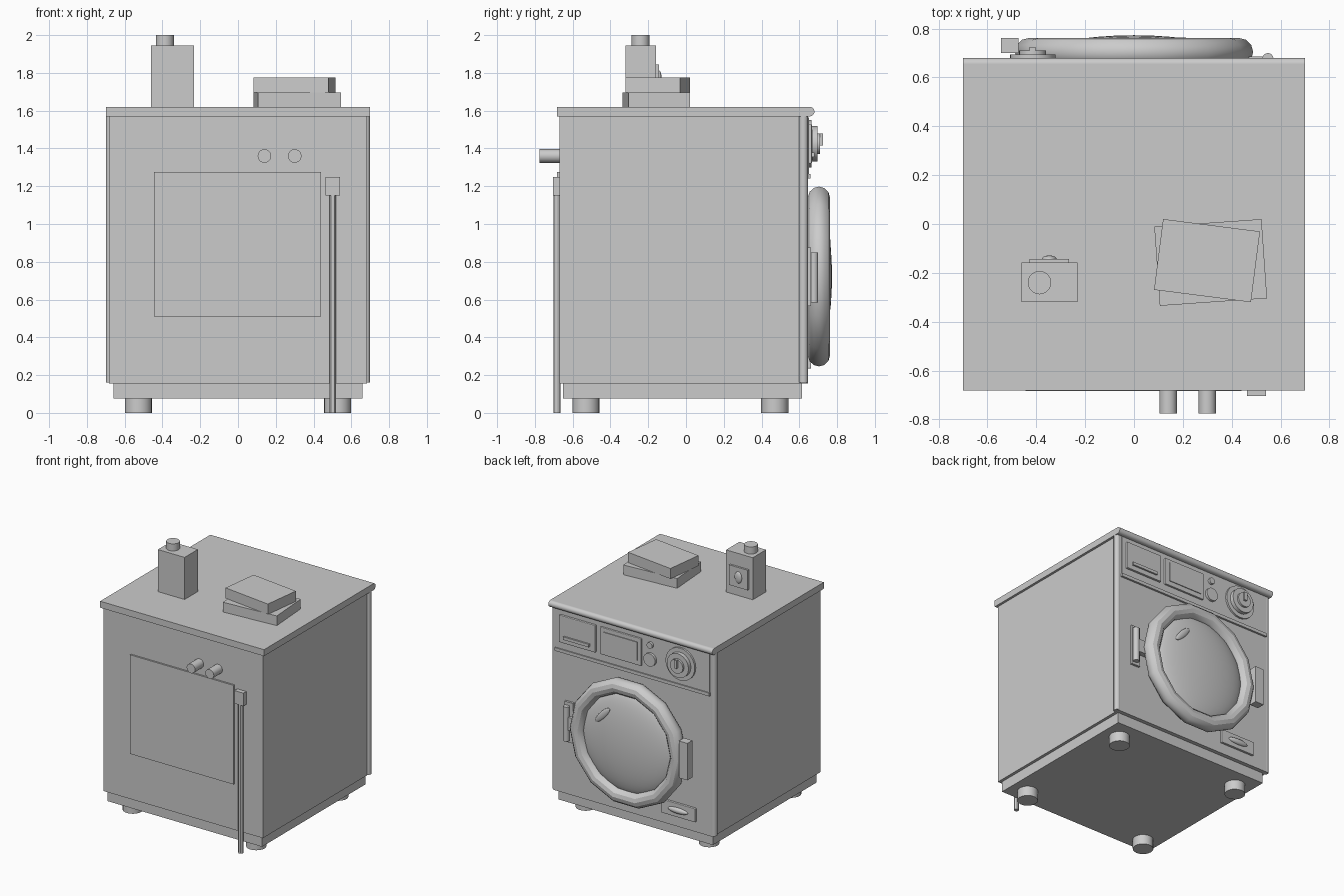
import bpy
from math import radians

if "Cube" in bpy.data.objects:
    bpy.data.objects.remove(bpy.data.objects["Cube"])


def box(name, x, y, z, rot=0, bevel=0):
    """Box from (min, max) ranges, turned about its own vertical axis."""
    bpy.ops.mesh.primitive_cube_add(
        size=1, location=[sum(r) / 2 for r in (x, y, z)], rotation=(0, 0, radians(rot)))
    o = bpy.context.object
    o.name = name
    o.scale = [r[1] - r[0] for r in (x, y, z)]
    bpy.ops.object.transform_apply(location=False, rotation=False, scale=True)
    if bevel:
        m = o.modifiers.new("bevel", 'BEVEL')
        m.width = bevel
        m.segments = 2
    return o


def cyl(name, axis, r, centre, span, sides=24):
    """Cylinder along an axis; centre gives the other two coordinates."""
    i = "xyz".index(axis)
    loc = list(centre)
    loc.insert(i, sum(span) / 2)
    rot = {"x": (0, radians(90), 0), "y": (radians(90), 0, 0), "z": (0, 0, 0)}[axis]
    bpy.ops.mesh.primitive_cylinder_add(
        vertices=sides, radius=r, depth=span[1] - span[0], location=loc, rotation=rot)
    bpy.context.object.name = name
    bpy.ops.object.shade_smooth_by_angle()
    return bpy.context.object


def ellipsoid(name, loc, radii, tilt=0, seg=24, rings=12):
    bpy.ops.mesh.primitive_uv_sphere_add(
        segments=seg, ring_count=rings, radius=1, location=loc, rotation=(0, radians(tilt), 0))
    o = bpy.context.object
    o.name = name
    o.scale = radii
    bpy.ops.object.shade_smooth()
    return o


# Cabinet, plinth, worktop with rounded nose, corner posts
box("cabinet", (-.682, .682), (-.67, .645), (.155, 1.57))
box("plinth", (-.66, .66), (-.65, .615), (.075, .16))
box("worktop", (-.7, .7), (-.682, .655), (1.57, 1.62))
cyl("worktop_nose", "x", .025, (.655, 1.595), (-.7, .7))
for s, side in ((-1, "left"), (1, "right")):
    cyl(f"corner_post_{side}", "z", .024, (s * .676, .622), (.16, 1.57), 16)
    for y, end in ((-.53, "rear"), (.47, "door")):
        cyl(f"foot_{end}_{side}", "z", .072, (s * .527, y), (0, .08), 20)

# Service side: access panel, water inlets, drain pipe
box("access_panel", (-.445, .44), (-.683, -.66), (.51, 1.275))
for x, n in ((.14, "cold"), (.3, "hot")):
    cyl(f"water_inlet_{n}", "y", .036, (x, 1.36), (-.775, -.66), 20)
cyl("drain_pipe", "z", .018, (.502, -.683), (0, 1.17), 12)
box("drain_clip", (.463, .54), (-.705, -.66), (1.15, 1.25))

# Control panel, trim strip, drawer and display
box("control_panel", (-.655, .655), (.63, .651), (1.26, 1.565))
box("trim_strip", (-.66, .66), (.63, .66), (1.24, 1.265))
box("soap_drawer", (.31, .62), (.64, .667), (1.32, 1.53), bevel=.005)
box("drawer_pull", (.355, .575), (.66, .68), (1.355, 1.378))
box("display_frame", (-.08, .27), (.64, .665), (1.32, 1.53), bevel=.005)
box("display_screen", (-.05, .235), (.65, .671), (1.355, 1.5))
cyl("indicator", "y", .024, (-.155, 1.5), (.64, .668), 16)
cyl("start_button", "y", .05, (-.155, 1.39), (.64, .67), 20)

# Programme dial: stacked discs and a pointer
for n, r, y in (("base", .125, .665), ("ring", .093, .695), ("cap", .055, .71)):
    cyl(f"dial_{n}", "y", r, (-.415, 1.425), (.64, y), 24)
box("dial_pointer", (-.427, -.403), (.69, .725), (1.415, 1.478))

# Round door: faceted ring, domed glass and highlight
bpy.ops.mesh.primitive_torus_add(
    major_segments=14, minor_segments=12, major_radius=.43, minor_radius=.058,
    location=(0, .704, .722), rotation=(radians(90), 0, 0))
bpy.context.object.name = "door_ring"
bpy.ops.object.shade_smooth_by_angle()
ellipsoid("door_glass", (0, .685, .722), (.4, .088, .4), seg=32, rings=16)
ellipsoid("glass_highlight", (.186, .752, .906), (.088, .012, .025), tilt=47)

# Door hinge and latch
box("door_hinge", (-.545, -.472), (.7, .762), (.6, .885))
box("latch_plate", (.5, .575), (.64, .662), (.565, .875))
box("latch_arm", (.43, .55), (.64, .685), (.67, .77))
cyl("latch_handle", "z", .023, (.548, .677), (.585, .85), 16)

# Filter hatch
box("filter_hatch", (-.54, -.25), (.64, .662), (.235, .34), bevel=.004)
ellipsoid("filter_knob", (-.395, .662, .288), (.085, .02, .022))

# Detergent bottle with label
box("bottle", (-.46, -.232), (-.32, -.158), (1.62, 1.945))
cyl("bottle_cap", "z", .048, (-.387, -.24), (1.94, 2.0), 20)
box("bottle_label", (-.427, -.267), (-.165, -.143), (1.69, 1.845))
ellipsoid("label_bead", (-.347, -.143, 1.768), (.03, .014, .045))

# Folded towels
box("towel_lower", (.094, .534), (-.32, .005), (1.62, 1.695), rot=4)
box("towel_upper", (.099, .499), (-.296, -.004), (1.695, 1.775), rot=-7.3)
